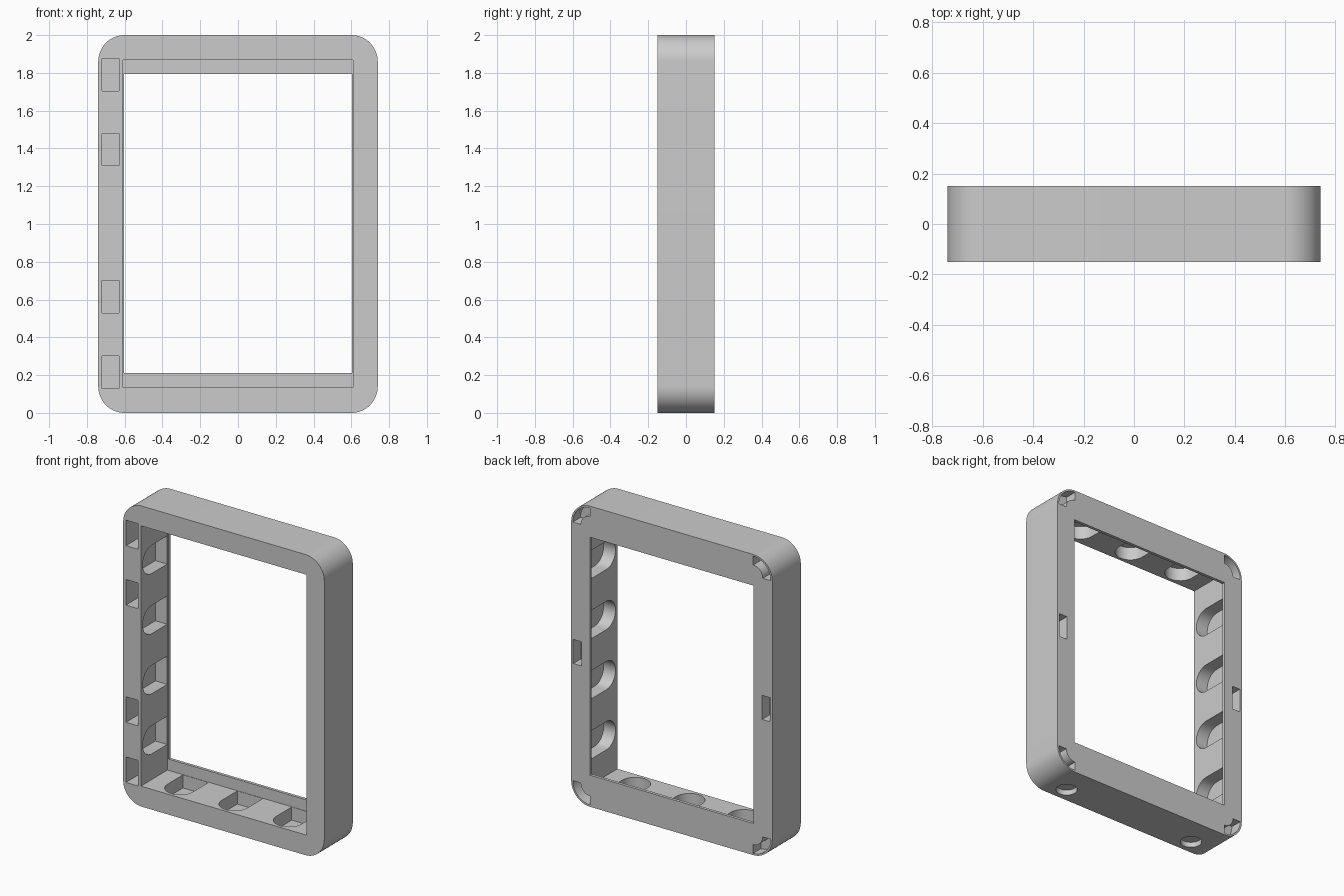
import bpy, bmesh, math
from mathutils import Vector

cube = bpy.data.objects.get("Cube")
if cube:
    bpy.data.objects.remove(cube, do_unlink=True)

W, H, D = 0.74, 2.0, 0.15        # half width, height, half depth
R = 0.14                         # outer corner radius
IN_X, IN_LO, IN_HI = 0.61, 0.135, 1.867

grey = bpy.data.materials.new("plain_grey")
grey.use_nodes = True
grey.diffuse_color = (0.6, 0.6, 0.6, 1)
grey.node_tree.nodes["Principled BSDF"].inputs["Base Color"].default_value = (0.6, 0.6, 0.6, 1)


def arc(cx, cy, r, start, end, n=16):
    """Points along an arc, angles in degrees."""
    return [(cx + r * math.cos(a), cy + r * math.sin(a))
            for a in (math.radians(start + (end - start) * i / n) for i in range(n + 1))]


def rect(x0, x1, z0, z1):
    return [(x0, z0), (x1, z0), (x1, z1), (x0, z1)]


def prism(bm, points, push):
    """Extrude a closed outline of 3D points along a vector."""
    face = bm.faces.new([bm.verts.new(p) for p in points])
    top = bmesh.ops.extrude_face_region(bm, geom=[face])["geom"]
    bmesh.ops.translate(bm, vec=Vector(push), verts=[v for v in top if isinstance(v, bmesh.types.BMVert)])


def slab(bm, outline, y0, y1):
    """Extrude an x-z outline from y0 to y1."""
    prism(bm, [(x, y0, z) for x, z in outline], (0, y1 - y0, 0))


def make(name, bm):
    bmesh.ops.recalc_face_normals(bm, faces=bm.faces)
    mesh = bpy.data.meshes.new(name)
    bm.to_mesh(mesh)
    bm.free()
    mesh.materials.append(grey)
    obj = bpy.data.objects.new(name, mesh)
    bpy.context.collection.objects.link(obj)
    return obj


def cut(target, bm):
    """Subtract a set of cutters, then discard them."""
    cutter = make("cutter", bm)
    cutter.hide_render = True
    mod = target.modifiers.new("cut", "BOOLEAN")
    mod.operation = "DIFFERENCE"
    mod.solver = "EXACT"
    mod.object = cutter
    bpy.context.view_layer.objects.active = target
    bpy.ops.object.modifier_apply(modifier=mod.name)
    bpy.data.objects.remove(cutter, do_unlink=True)


# Rounded outer body
corners = [(W - R, H - R, 0), (R - W, H - R, 90), (R - W, R, 180), (W - R, R, 270)]
outline = [p for x, z, a in corners for p in arc(x, z, R, a, a + 90)]
bm = bmesh.new()
slab(bm, outline, -D, D)
frame = make("frame", bm)

# Main opening, leaving a thin lip at the back
bm = bmesh.new()
slab(bm, rect(-IN_X, IN_X, IN_LO, IN_HI), -D - 0.1, D - 0.02)
cut(frame, bm)
bm = bmesh.new()
slab(bm, rect(-0.603, 0.603, 0.21, 1.793), 0, D + 0.1)
cut(frame, bm)

# Pockets in the inner walls, rounded toward the front
r, deep, out = 0.094, 0.087, 0.03
pocket = arc(0, r - 0.13, r, 180, 360) + [(r, 0.127), (-r, 0.127)]
bm = bmesh.new()
for z in (0.4, 0.8, 1.2, 1.6):
    for s in (-1, 1):
        prism(bm, [(s * (IN_X + deep), y, z + t) for t, y in pocket], (-s * (deep + out), 0, 0))
for x in (-0.4, 0, 0.4):
    prism(bm, [(x + t, y, IN_LO - deep) for t, y in pocket], (0, 0, deep + out))
    prism(bm, [(x + t, y, IN_HI + deep) for t, y in pocket], (0, 0, -deep - out))
cut(frame, bm)

# Slots in the front of one side rail
bm = bmesh.new()
for z in (0.215, 0.615, 1.395, 1.79):
    slab(bm, rect(-0.72, -0.63, z - 0.085, z + 0.085), -D - 0.1, 0.05)

# Mid-height slots and curved corner recesses in the back
for s in (-1, 1):
    slab(bm, rect(s * 0.695 - 0.03, s * 0.695 + 0.03, 0.92, 1.08), 0.07, D + 0.1)
for x, z, a in corners:
    ring = arc(x, z, 0.128, a, a + 90) + arc(x, z, 0.07, a + 90, a)
    slab(bm, ring, 0.07, D + 0.1)

# Round blind holes underneath
for x in (-0.5, 0.5):
    hole = arc(x, -0.05, 0.066, 0, 348.75, 31)
    prism(bm, [(px, py, -0.1) for px, py in hole], (0, 0, 0.135))
cut(frame, bm)

bpy.ops.object.select_all(action="DESELECT")
frame.select_set(True)
bpy.context.view_layer.objects.active = frame
bpy.ops.object.shade_smooth_by_angle(angle=math.radians(30))
